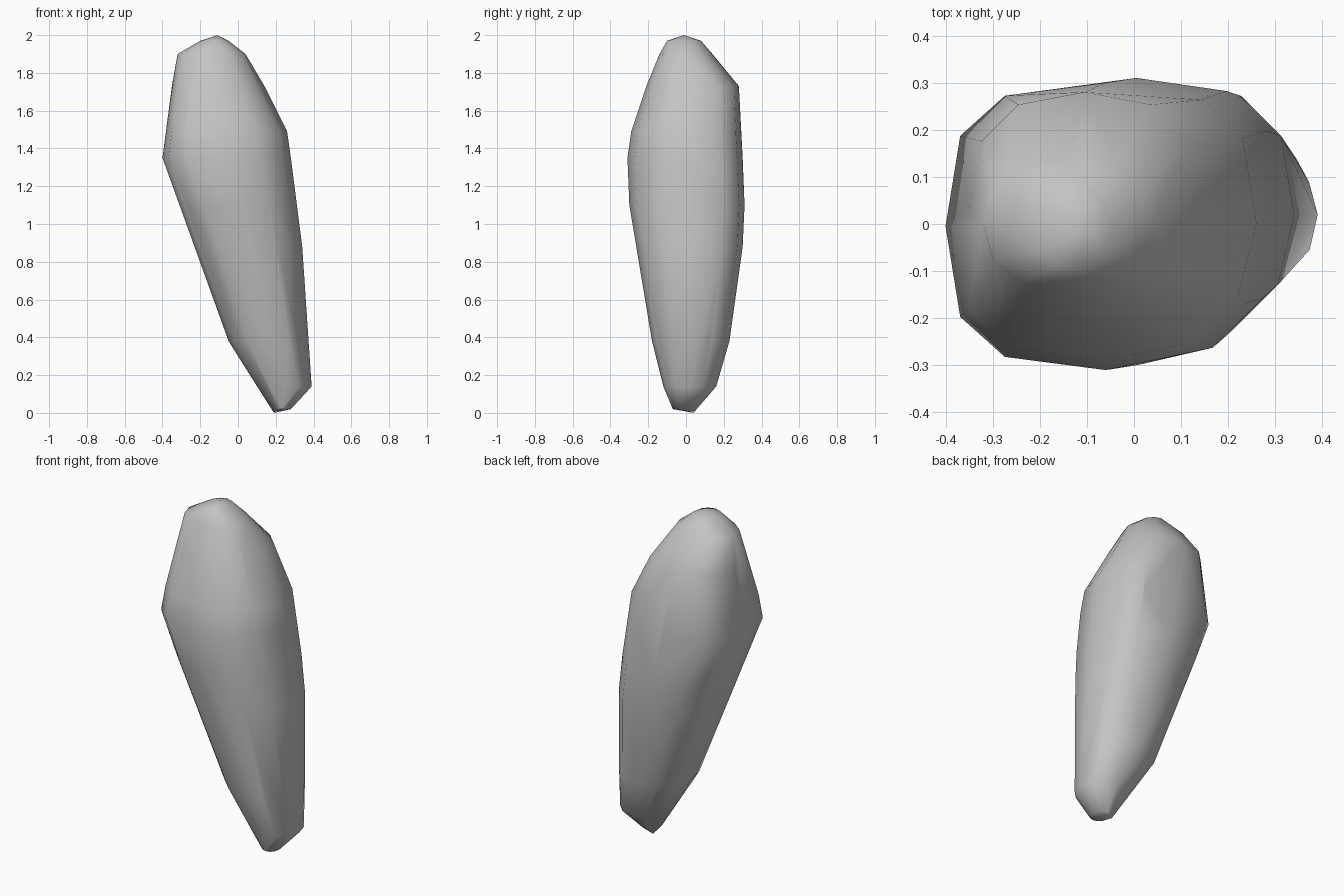
import bpy
import bmesh
from math import cos, sin, pi, radians, copysign

cube = bpy.data.objects.get("Cube")
if cube:
    bpy.data.objects.remove(cube, do_unlink=True)

SIDES = 12

# Rings from the foot to the crown: height, x range, y range, squareness
RINGS = [
    (0.02, 0.18, 0.28, -0.07, 0.05, 2.0),
    (0.14, 0.11, 0.39, -0.12, 0.16, 2.0),
    (0.38, -0.05, 0.37, -0.18, 0.23, 2.3),
    (0.88, -0.22, 0.34, -0.26, 0.30, 2.7),
    (1.10, -0.30, 0.31, -0.30, 0.31, 3.0),
    (1.35, -0.40, 0.28, -0.31, 0.30, 3.0),
    (1.49, -0.38, 0.26, -0.29, 0.29, 3.0),
    (1.73, -0.35, 0.14, -0.21, 0.28, 2.5),
    (1.90, -0.32, 0.04, -0.14, 0.14, 2.3),
    (1.97, -0.20, -0.05, -0.10, 0.08, 2.0),
]
FOOT_TIP = (0.19, 0.04, 0.0)
CROWN_TIP = (-0.11, -0.01, 2.0)


def ring_points(z, left, right, front, back, power):
    """Rounded rectangle, softer at its front left corner."""
    for i in range(SIDES):
        a = 2 * pi * i / SIDES
        c, s = cos(a), sin(a)
        p = 2.2 if c > 0 and s < 0 else power
        u = copysign(abs(c) ** (2 / p), c)
        v = copysign(abs(s) ** (2 / p), s)
        yield ((left + right) / 2 + u * (right - left) / 2,
               (front + back) / 2 + v * (back - front) / 2, z)


# Tapered pod: the convex skin around the rings
bm = bmesh.new()
for ring in RINGS:
    for point in ring_points(*ring):
        bm.verts.new(point)
for tip in (FOOT_TIP, CROWN_TIP):
    bm.verts.new(tip)
hull = bmesh.ops.convex_hull(bm, input=bm.verts)
spare = {g for g in hull["geom_interior"] + hull["geom_unused"]
         if isinstance(g, bmesh.types.BMVert)}
bmesh.ops.delete(bm, geom=list(spare), context='VERTS')
bmesh.ops.recalc_face_normals(bm, faces=bm.faces)

mesh = bpy.data.meshes.new("tapered_pod")
bm.to_mesh(mesh)
bm.free()
pod = bpy.data.objects.new("tapered_pod", mesh)
bpy.context.collection.objects.link(pod)

# Plain grey surface
grey = bpy.data.materials.new("plain_grey")
grey.use_nodes = True
colour = (0.55, 0.55, 0.55, 1)
grey.diffuse_color = colour
grey.node_tree.nodes["Principled BSDF"].inputs["Base Color"].default_value = colour
mesh.materials.append(grey)

# Smooth skin with crisp tips
bpy.ops.object.select_all(action='DESELECT')
pod.select_set(True)
bpy.context.view_layer.objects.active = pod
bpy.ops.object.shade_smooth_by_angle(angle=radians(50))
